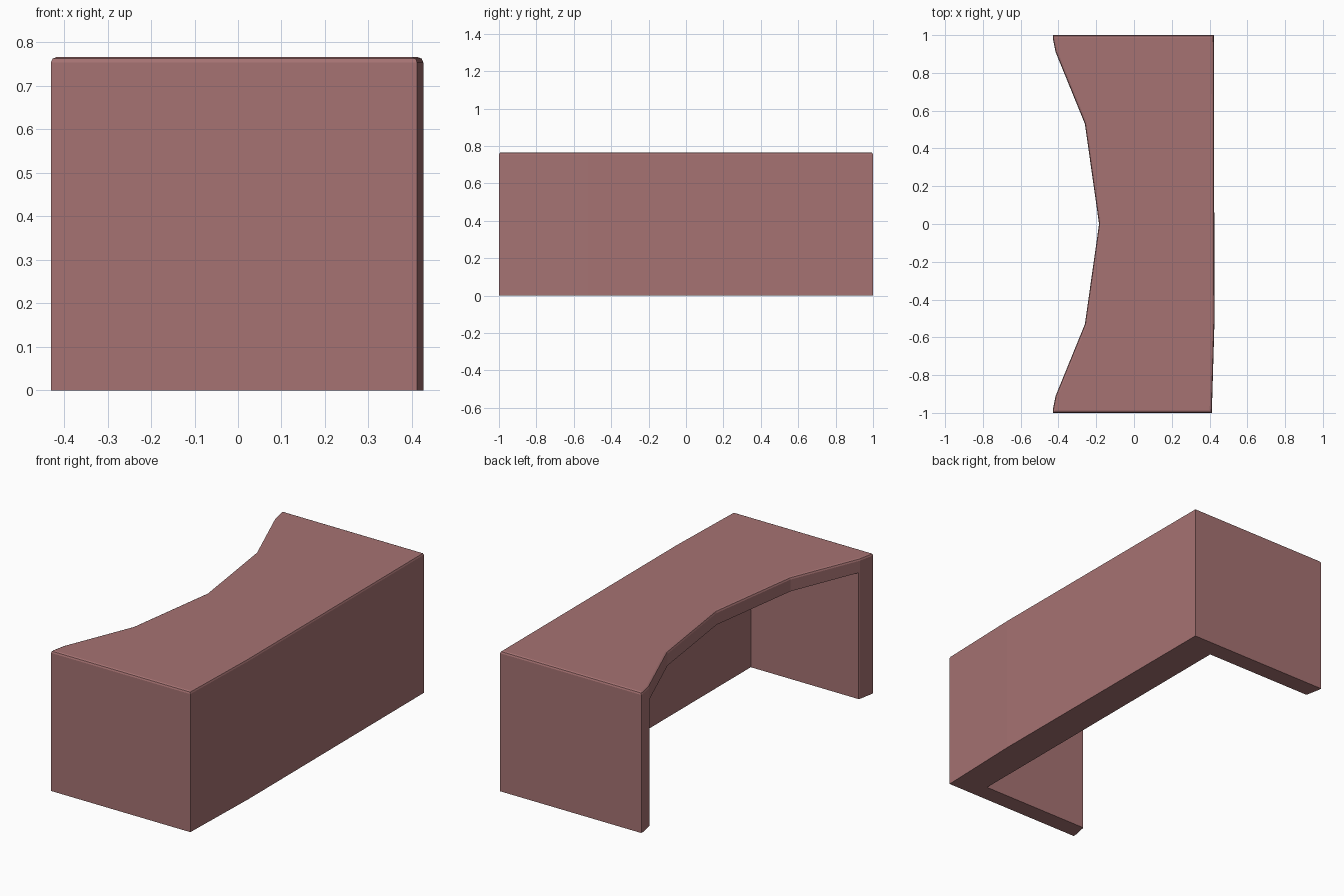
import bpy, bmesh
from mathutils import Matrix

if "Cube" in bpy.data.objects:
    bpy.data.objects.remove(bpy.data.objects["Cube"])

H = 0.766          # desk height
INNER_Y = 0.902    # inside of the end panels
INNER_X = 0.24     # inside of the thick modesty panel
UNDER = 0.69       # underside of the top

# desk shell: plan outline with a faceted concave sitting side
half = [(-0.185, 0), (-0.26, 0.53), (-0.415, 0.91), (-0.43, 0.985), (-0.43, 1.0)]
outline = half[::-1] + [(x, -y) for x, y in half[1:]]
outline += [(0.412, -1.0), (0.426, -0.52), (0.423, 1.0)]

bm = bmesh.new()
base = bm.faces.new([bm.verts.new((x, y, 0)) for x, y in outline])
ext = bmesh.ops.extrude_face_region(bm, geom=[base])
bmesh.ops.translate(bm, verts=[v for v in ext["geom"] if isinstance(v, bmesh.types.BMVert)],
                    vec=(0, 0, H))
bmesh.ops.recalc_face_normals(bm, faces=bm.faces)

# softened rim around the top
rim = [e for e in bm.edges if all(v.co.z > H - 0.01 for v in e.verts)]
bmesh.ops.bevel(bm, geom=rim, offset=0.012, segments=2, profile=0.5,
                affect='EDGES', clamp_overlap=True)
mesh = bpy.data.meshes.new("desk")
bm.to_mesh(mesh)
bm.free()
desk = bpy.data.objects.new("desk", mesh)
bpy.context.collection.objects.link(desk)

# knee space, open to the sitting side and the floor
bm = bmesh.new()
bmesh.ops.create_cube(bm, size=1)
size = (INNER_X + 1, 2 * INNER_Y, UNDER + 0.5)
bmesh.ops.transform(bm, verts=bm.verts, matrix=Matrix.Translation(
    ((INNER_X - 1) / 2, 0, (UNDER - 0.5) / 2)) @ Matrix.Diagonal((*size, 1)))
cut_mesh = bpy.data.meshes.new("knee_space_cutter")
bm.to_mesh(cut_mesh)
bm.free()
cutter = bpy.data.objects.new("knee_space_cutter", cut_mesh)
bpy.context.collection.objects.link(cutter)
cutter.hide_render = True

mod = desk.modifiers.new("knee_space", 'BOOLEAN')
mod.operation = 'DIFFERENCE'
mod.solver = 'EXACT'
mod.object = cutter
bpy.context.view_layer.objects.active = desk
desk.select_set(True)
bpy.ops.object.modifier_apply(modifier=mod.name)
bpy.data.objects.remove(cutter)

# dusty red finish
mat = bpy.data.materials.new("dusty_red")
mat.diffuse_color = (0.38, 0.17, 0.17, 1)
mat.use_nodes = True
mat.node_tree.nodes["Principled BSDF"].inputs["Base Color"].default_value = mat.diffuse_color
desk.data.materials.clear()
desk.data.materials.append(mat)
bpy.ops.object.shade_smooth_by_angle(angle=0.03)
